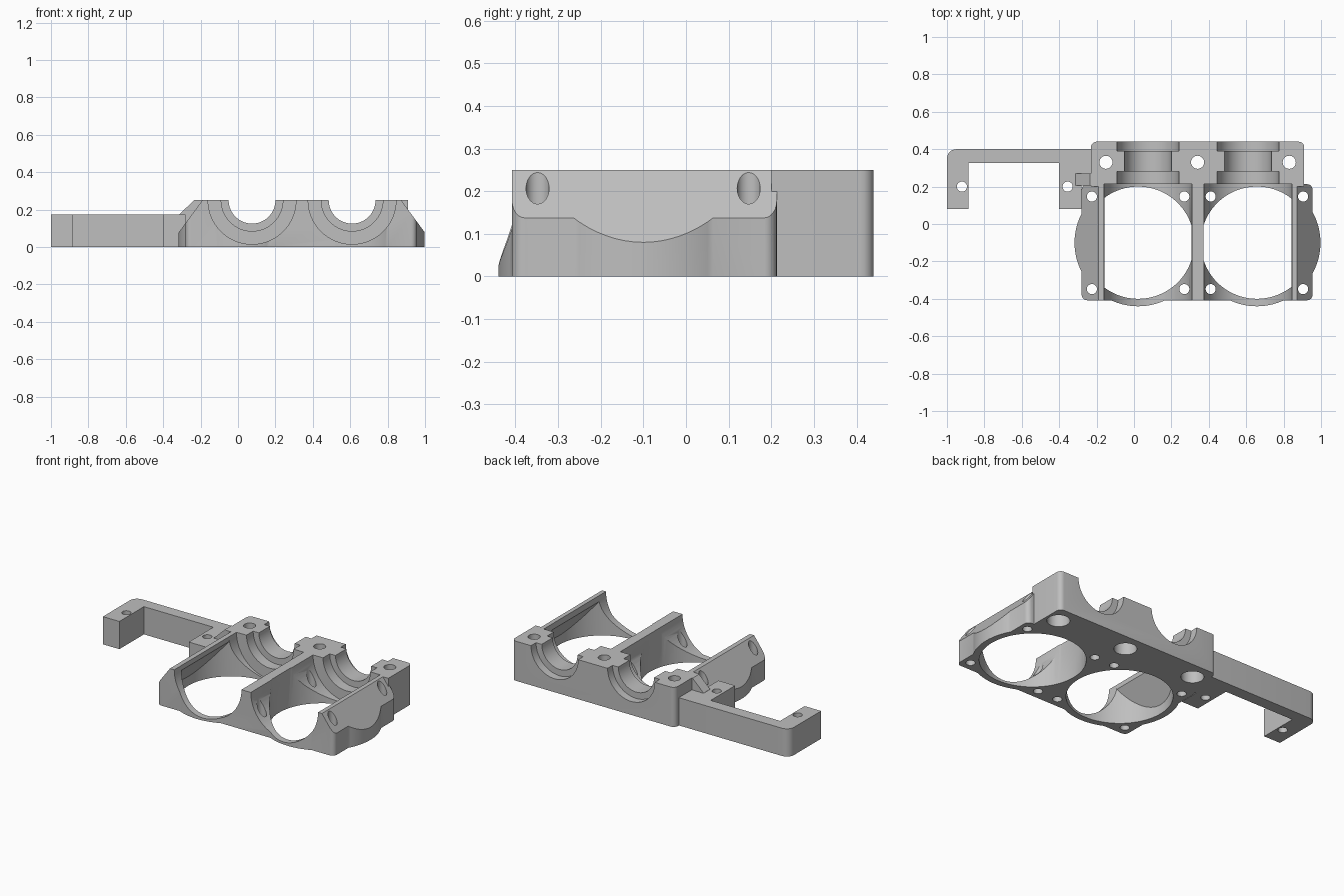
import bpy
import bmesh
from math import cos, sin, pi
from mathutils import Vector

if "Cube" in bpy.data.objects:
    bpy.data.objects.remove(bpy.data.objects["Cube"], do_unlink=True)

TOP = 0.25
BORES = (0.022, 0.657)       # cylinder centres in x
CRANKS = (0.075, 0.61)       # crank trough centres in x
BORE_Y = -0.1

grey = bpy.data.materials.new("cast_grey")
grey.use_nodes = True
grey.diffuse_color = (0.52, 0.52, 0.52, 1)
grey.node_tree.nodes["Principled BSDF"].inputs["Base Color"].default_value = (0.52, 0.52, 0.52, 1)


def prism(name, pts, lo, hi, axis="z", rounded=(), radius=0.03):
    """Extrude a profile along y or z, rounding the chosen upright corners."""
    place = {"z": lambda a, b, t: Vector((a, b, t)),
             "y": lambda a, b, t: Vector((a, t, b))}[axis]
    bm = bmesh.new()
    ring_lo = [bm.verts.new(place(a, b, lo)) for a, b in pts]
    ring_hi = [bm.verts.new(place(a, b, hi)) for a, b in pts]
    bm.faces.new(ring_lo)
    bm.faces.new(ring_hi)
    n = len(pts)
    for i in range(n):
        j = (i + 1) % n
        bm.faces.new((ring_lo[i], ring_lo[j], ring_hi[j], ring_hi[i]))
    corners = [bm.edges.get((ring_lo[i], ring_hi[i])) for i in rounded]
    if corners:
        bmesh.ops.bevel(bm, geom=corners, offset=radius, segments=6,
                        profile=0.5, affect="EDGES")
    bmesh.ops.recalc_face_normals(bm, faces=bm.faces[:])
    mesh = bpy.data.meshes.new(name)
    bm.to_mesh(mesh)
    bm.free()
    obj = bpy.data.objects.new(name, mesh)
    bpy.context.collection.objects.link(obj)
    mesh.materials.append(grey)
    return obj


def box(name, x0, x1, y0, y1, z0, z1, rounded=(), radius=0.03):
    return prism(name, [(x0, y0), (x1, y0), (x1, y1), (x0, y1)], z0, z1,
                 "z", rounded, radius)


def rod(name, a, b, r, lo, hi, axis="z", sides=32):
    pts = [(a + r * cos(2 * pi * i / sides), b + r * sin(2 * pi * i / sides))
           for i in range(sides)]
    return prism(name, pts, lo, hi, axis)


def combine(base, other, operation):
    """Apply an exact boolean and discard the second solid."""
    mod = base.modifiers.new("combine", "BOOLEAN")
    mod.operation = operation
    mod.solver = "EXACT"
    mod.object = other
    bpy.context.view_layer.update()
    deps = bpy.context.evaluated_depsgraph_get()
    mesh = bpy.data.meshes.new_from_object(base.evaluated_get(deps))
    base.modifiers.clear()
    base.data = mesh
    bpy.data.objects.remove(other, do_unlink=True)


# Cylinder deck with round bulges, clipped by the two sloping sides
block = box("engine_block_half", -0.28, 0.955, -0.408, 0.213, 0, TOP, (0, 1, 2, 3))
for x in BORES:
    combine(block, rod("bulge", x, BORE_Y, 0.34, 0, TOP, sides=96), "UNION")
slopes = prism("slopes", [(-0.382, -0.01), (1.063, -0.01), (0.865, 0.26), (-0.183, 0.26)],
               -1, 1, "y")
combine(block, slopes, "INTERSECT")

# Bearing block along the back
combine(block, box("bearing_block", -0.23, 0.91, 0.2, 0.44, 0, TOP, (2, 3)), "UNION")

# Mounting bracket: arm, two legs and a sloping gusset
bracket = prism("bracket", [(-1, 0.08), (-0.885, 0.08), (-0.885, 0.325), (-0.4, 0.325),
                            (-0.4, 0.08), (-0.282, 0.08), (-0.282, 0.23), (-0.2, 0.23),
                            (-0.2, 0.4), (-1, 0.4)], 0, 0.175, "z", (9,), 0.05)
combine(block, bracket, "UNION")
gusset = prism("gusset", [(-0.312, 0), (-0.2, 0), (-0.2, TOP), (-0.235, TOP), (-0.312, 0.176)],
               0.205, 0.27, "y")
combine(block, gusset, "UNION")

# Crank troughs and stepped bearing seats
for x in CRANKS:
    for r, lo, hi in ((0.235, -0.6, 0.213), (0.165, 0.15, 0.28),
                      (0.125, 0.15, 0.6), (0.165, 0.39, 0.6)):
        combine(block, rod("seat_cutter", x, TOP, r, lo, hi, "y", 64), "DIFFERENCE")

# Cylinder bores, roofed parallel to the outer slopes
for x, side in zip(BORES, (1, -1)):
    bore = rod("bore_cutter", x, BORE_Y, 0.3, -0.1, 0.3, sides=96)
    section = [(-0.31, -0.2), (-0.31, 0.045), (-0.181, 0.22), (-0.181, 0.4),
               (0.286, 0.4), (0.286, 0.22), (0.31, 0.1), (0.31, -0.2)]
    roof = prism("roof", [(x + side * a, b) for a, b in section], -1, 1, "y")
    combine(bore, roof, "INTERSECT")
    combine(block, bore, "DIFFERENCE")

# Upright screw holes around each bore and in the bracket legs
holes = [(x + dx, y) for x in BORES for dx in (-0.247, 0.247) for y in (-0.348, 0.147)]
for x, y in holes + [(-0.92, 0.2), (-0.355, 0.2)]:
    combine(block, rod("screw_cutter", x, y, 0.027, -0.1, 0.4), "DIFFERENCE")

# Bearing bolts, counterbored from underneath
for x in (-0.15, 0.34, 0.83):
    combine(block, rod("bolt_cutter", x, 0.33, 0.035, -0.1, 0.4), "DIFFERENCE")
    combine(block, rod("counterbore", x, 0.33, 0.065, -0.1, 0.08), "DIFFERENCE")

bpy.ops.object.select_all(action="DESELECT")
block.select_set(True)
bpy.context.view_layer.objects.active = block
bpy.ops.object.shade_smooth_by_angle(angle=0.5)
